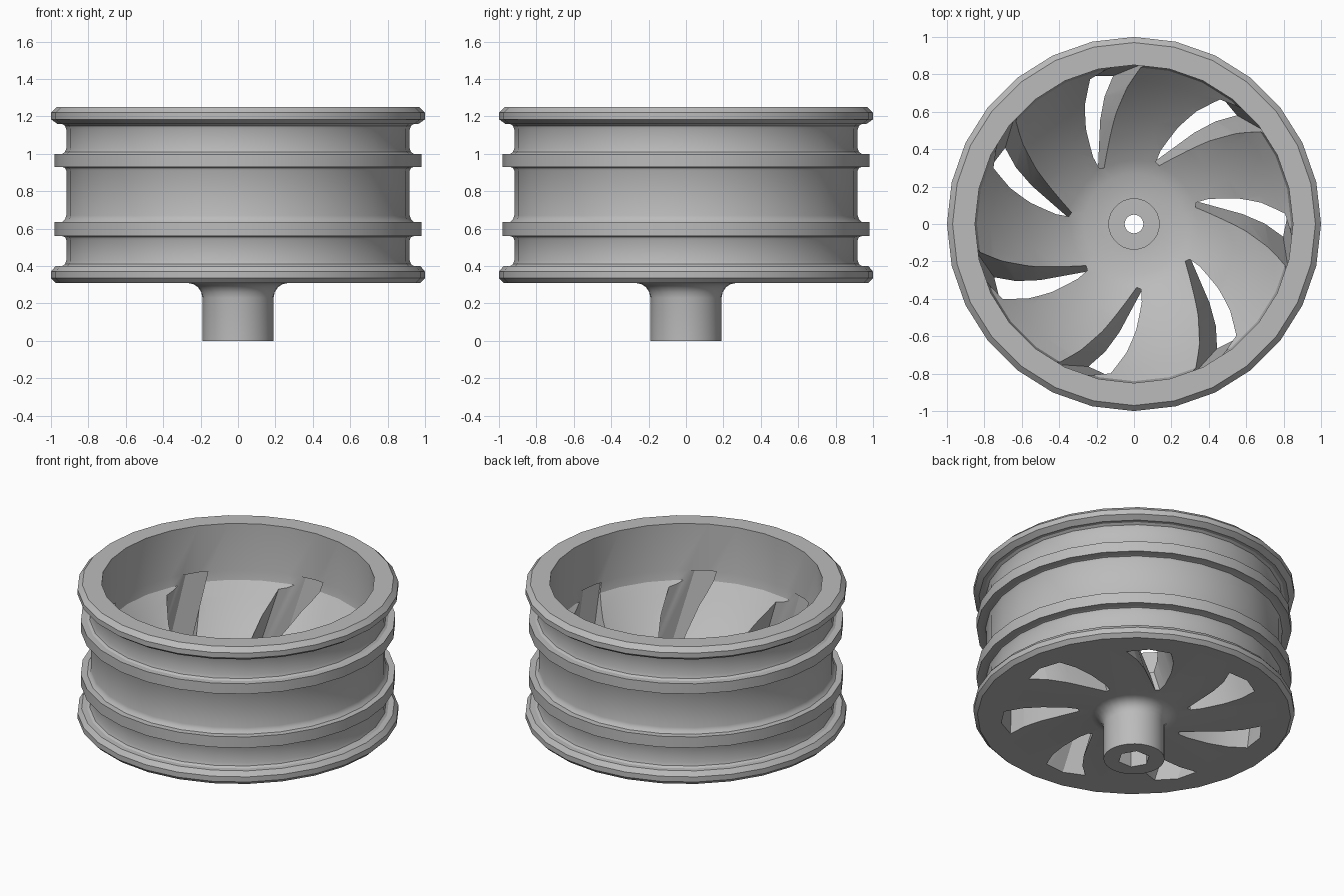
import bpy, bmesh, math
from mathutils import Vector

cube = bpy.data.objects.get("Cube")
if cube:
    bpy.data.objects.remove(cube, do_unlink=True)

SIDES, SLOTS = 28, 7
FLOOR = 0.31

metal = bpy.data.materials.new("plain_grey")
metal.use_nodes = True
grey = (0.5, 0.5, 0.5, 1)
metal.diffuse_color = grey
metal.node_tree.nodes["Principled BSDF"].inputs["Base Color"].default_value = grey


def make_object(name, bm):
    bmesh.ops.recalc_face_normals(bm, faces=bm.faces)
    mesh = bpy.data.meshes.new(name)
    bm.to_mesh(mesh)
    bm.free()
    mesh.materials.append(metal)
    obj = bpy.data.objects.new(name, mesh)
    bpy.context.collection.objects.link(obj)
    return obj


def lathe(name, profile):
    """Turn a closed (radius, height) profile around the z axis."""
    bm = bmesh.new()
    rings = []
    for i in range(SIDES):
        a = math.tau * i / SIDES + math.pi / 2
        rings.append([bm.verts.new((r * math.cos(a), r * math.sin(a), z)) for r, z in profile])
    n = len(profile)
    for i in range(SIDES):
        a, b = rings[i], rings[(i + 1) % SIDES]
        for j in range(n):
            k = (j + 1) % n
            bm.faces.new((a[j], b[j], b[k], a[k]))
    return make_object(name, bm)


def loft(name, bottom, top):
    """Solid between two outlines with equal point counts."""
    bm = bmesh.new()
    lo = [bm.verts.new(p) for p in bottom]
    hi = [bm.verts.new(p) for p in top]
    bm.faces.new(lo[::-1])
    bm.faces.new(hi)
    for i in range(len(lo)):
        k = (i + 1) % len(lo)
        bm.faces.new((lo[i], lo[k], hi[k], hi[i]))
    return make_object(name, bm)


def cut(target, cutter):
    cutter.hide_render = True
    mod = target.modifiers.new("cut", "BOOLEAN")
    mod.operation, mod.solver, mod.object = "DIFFERENCE", "EXACT", cutter
    bpy.context.view_layer.objects.active = target
    bpy.ops.object.modifier_apply(modifier=mod.name)
    bpy.data.objects.remove(cutter, do_unlink=True)


def polar(r, deg, z):
    a = math.radians(deg)
    return Vector((r * math.cos(a), r * math.sin(a), z))


# Hub stem with a fillet into the flat underside
profile = [(0.05, 0), (0.19, 0), (0.19, 0.23)]
for i in range(1, 5):
    a = math.pi / 2 * i / 4
    profile.append((0.27 - 0.08 * math.cos(a), 0.23 + 0.08 * math.sin(a)))

# Lower flange, two ribs with filleted grooves between, upper flange
profile += [(0.975, FLOOR), (1, 0.335), (1, 0.37), (0.975, 0.4), (0.94, 0.4)]
for low, high in ((0.56, 0.635), (0.93, 1.0)):
    profile += [(0.925, 0.41 if low < 0.6 else 0.65), (0.918, 0.43 if low < 0.6 else 0.67),
                (0.918, low - 0.02), (0.925, low - 0.005), (0.94, low),
                (0.98, low), (0.98, high), (0.94, high)]
profile += [(0.925, 1.01), (0.918, 1.03), (0.918, 1.13), (0.925, 1.15), (0.94, 1.16),
            (0.965, 1.16), (1, 1.185), (1, 1.22), (0.97, 1.25), (0.85, 1.25)]

# Barrel wall down to the bowl-shaped web, then the recessed centre
profile.append((0.85, 0.93))
for i in range(9):
    r = 0.84 - 0.57 * i / 8
    profile.append((r, 0.345 + 0.74 * r * r))
profile += [(0.135, 0.395), (0.135, 0.36), (0.05, 0.36)]
wheel = lathe("wheel", profile)

# Hexagonal socket in the stem
hexagon = [polar(0.1, 60 * i, 0) for i in range(6)]
cut(wheel, loft("socket_cutter", [p + Vector((0, 0, -0.1)) for p in hexagon],
                [p + Vector((0, 0, 0.2)) for p in hexagon]))

# Seven curved slots that lean sideways as they rise
outline = [(0.345, 3), (0.585, -13), (0.70, -18), (0.80, -23), (0.83, -13),
           (0.81, -3), (0.70, 1), (0.58, 4), (0.43, 7), (0.36, 7)]
for i in range(SLOTS):
    tip = 121 + 360 * i / SLOTS
    lean = polar(0.3, tip - 99, 1)
    base = [polar(r, tip + d, FLOOR) for r, d in outline]
    cut(wheel, loft("slot_cutter", [p - lean * 0.06 for p in base],
                    [p + lean * 0.62 for p in base]))

# Smooth turned surfaces with crisp edges
bpy.ops.object.select_all(action="DESELECT")
wheel.select_set(True)
bpy.context.view_layer.objects.active = wheel
bpy.ops.object.shade_smooth_by_angle(angle=math.radians(30))
